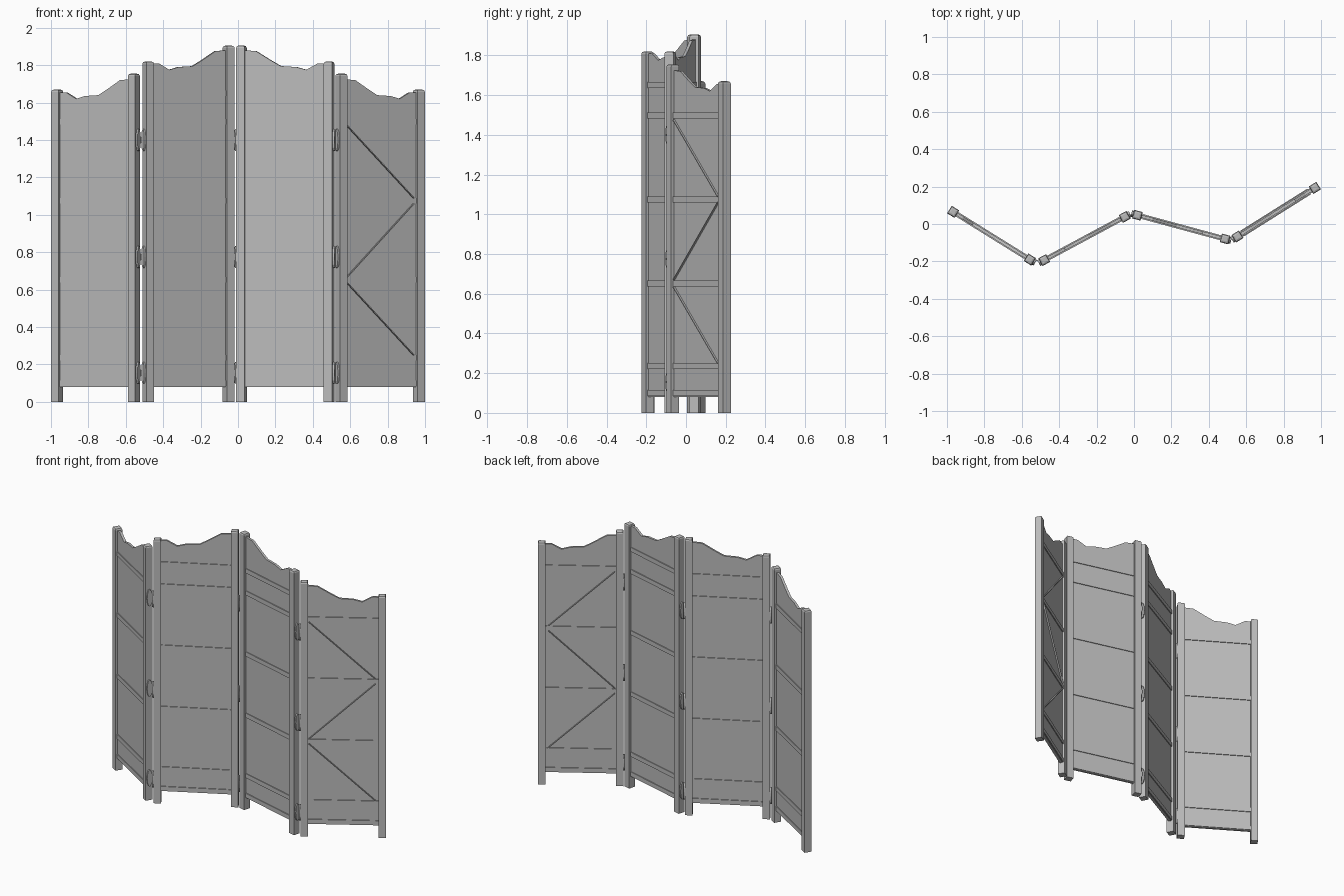
import bpy, bmesh, math
from mathutils import Matrix, Vector

if "Cube" in bpy.data.objects:
    bpy.data.objects.remove(bpy.data.objects["Cube"], do_unlink=True)

grey = bpy.data.materials.new("plain grey")
grey.use_nodes = True
grey.diffuse_color = (0.5, 0.5, 0.5, 1)
grey.node_tree.nodes["Principled BSDF"].inputs["Base Color"].default_value = (0.5, 0.5, 0.5, 1)

POST = 0.047        # post width and depth
SHEET = 0.016       # panel thickness
RAIL = 0.027        # rail thickness


def finish(name, bm, frame):
    """Turn a bmesh into an object placed in the frame of its screen leaf."""
    bmesh.ops.recalc_face_normals(bm, faces=bm.faces)
    mesh = bpy.data.meshes.new(name)
    bm.to_mesh(mesh)
    bm.free()
    mesh.materials.append(grey)
    obj = bpy.data.objects.new(name, mesh)
    obj.matrix_world = frame
    bpy.context.collection.objects.link(obj)
    return obj


def block(centre, size, tilt=0):
    bm = bmesh.new()
    m = Matrix.Translation(centre) @ Matrix.Rotation(tilt, 4, 'Y') @ Matrix.Diagonal((*size, 1))
    bmesh.ops.create_cube(bm, size=1, matrix=m)
    return bm


def post(name, frame, s, height):
    bm = block((s, 0, height / 2), (POST, POST, height))
    rim = [e for e in bm.edges if all(v.co.z > height - 0.001 for v in e.verts)]
    bmesh.ops.bevel(bm, geom=rim, offset=0.012, segments=2, profile=0.5, affect='EDGES')
    finish(name, bm, frame)


def sheet(name, frame, start, end, base):
    """Thin panel with a wavy top edge, rising from the outer to the inner post."""
    wave = [(0, 0), (0.1, 0), (0.24, -0.035), (0.36, -0.02),
            (0.55, -0.015), (0.68, 0.018), (0.85, 0.065), (1, 0.07)]
    outline = [(start, 0.08)] + [(start + t * (end - start), base + h) for t, h in wave]
    outline.append((end, 0.08))
    bm = bmesh.new()
    face = bm.faces.new([bm.verts.new((x, -SHEET / 2, z)) for x, z in outline])
    grown = bmesh.ops.extrude_face_region(bm, geom=[face])["geom"]
    bmesh.ops.translate(bm, vec=(0, SHEET, 0),
                        verts=[g for g in grown if isinstance(g, bmesh.types.BMVert)])
    finish(name, bm, frame)


def brace(name, frame, a, b):
    d = Vector((b[0] - a[0], 0, b[1] - a[1]))
    mid = ((a[0] + b[0]) / 2, 0, (a[1] + b[1]) / 2)
    finish(name, block(mid, (d.length, 0.036, 0.005), -math.atan2(d.z, d.x)), frame)


def hinge(name, frame, s, z):
    bm = bmesh.new()
    m = (Matrix.Translation((s, 0, z)) @ Matrix.Diagonal((1, 0.3, 1, 1))
         @ Matrix.Rotation(math.pi / 2, 4, 'Y'))
    bmesh.ops.create_cone(bm, cap_ends=True, segments=16, radius1=0.058,
                          radius2=0.058, depth=0.012, matrix=m)
    finish(name, bm, frame)


# Each leaf: name, outer post, inner post, outer height, inner height, panel top
leaves = [
    ("right_outer", (-0.967, 0.065), (-0.557, -0.19), 1.67, 1.755, 1.655),
    ("right_inner", (-0.48, -0.193), (-0.05, 0.038), 1.82, 1.905, 1.81),
    ("left_inner", (0.487, -0.08), (0.018, 0.047), 1.82, 1.905, 1.81),
    ("left_outer", (0.967, 0.193), (0.553, -0.067), 1.67, 1.755, 1.655),
]

for name, outer, inner, low, high, top in leaves:
    run = Vector(inner) - Vector(outer)
    length = run.length
    frame = Matrix.Translation((*outer, 0)) @ Matrix.Rotation(math.atan2(run.y, run.x), 4, 'Z')
    post(name + "_outer_post", frame, 0, low)
    post(name + "_inner_post", frame, length, high)
    sheet(name + "_panel", frame, 0.015, length - 0.015, top)

    # Cross rails, with one more near the top of the taller leaves
    rails = [0.099, 0.235, 0.652, 1.075, 1.497]
    if "inner" in name:
        rails.append(1.65)
    for i, z in enumerate(rails):
        finish(f"{name}_rail_{i}", block((length / 2, 0, z), (length - 0.02, RAIL, 0.03)), frame)

    # Zigzag braces on the last leaf
    if name == "left_outer":
        near, far = 0.04, length - 0.03
        for i, (a, b) in enumerate([(1.09, 1.475), (1.06, 0.67), (0.25, 0.635)]):
            brace(f"{name}_brace_{i}", frame, (near, a), (far, b))

    # Oval hinge leaves on the post sides that meet a neighbour
    for z in (0.155, 0.775, 1.4):
        hinge(f"{name}_inner_hinge_{z}", frame, length + POST / 2 + 0.004, z)
        if "inner" in name:
            hinge(f"{name}_outer_hinge_{z}", frame, -POST / 2 - 0.004, z)
